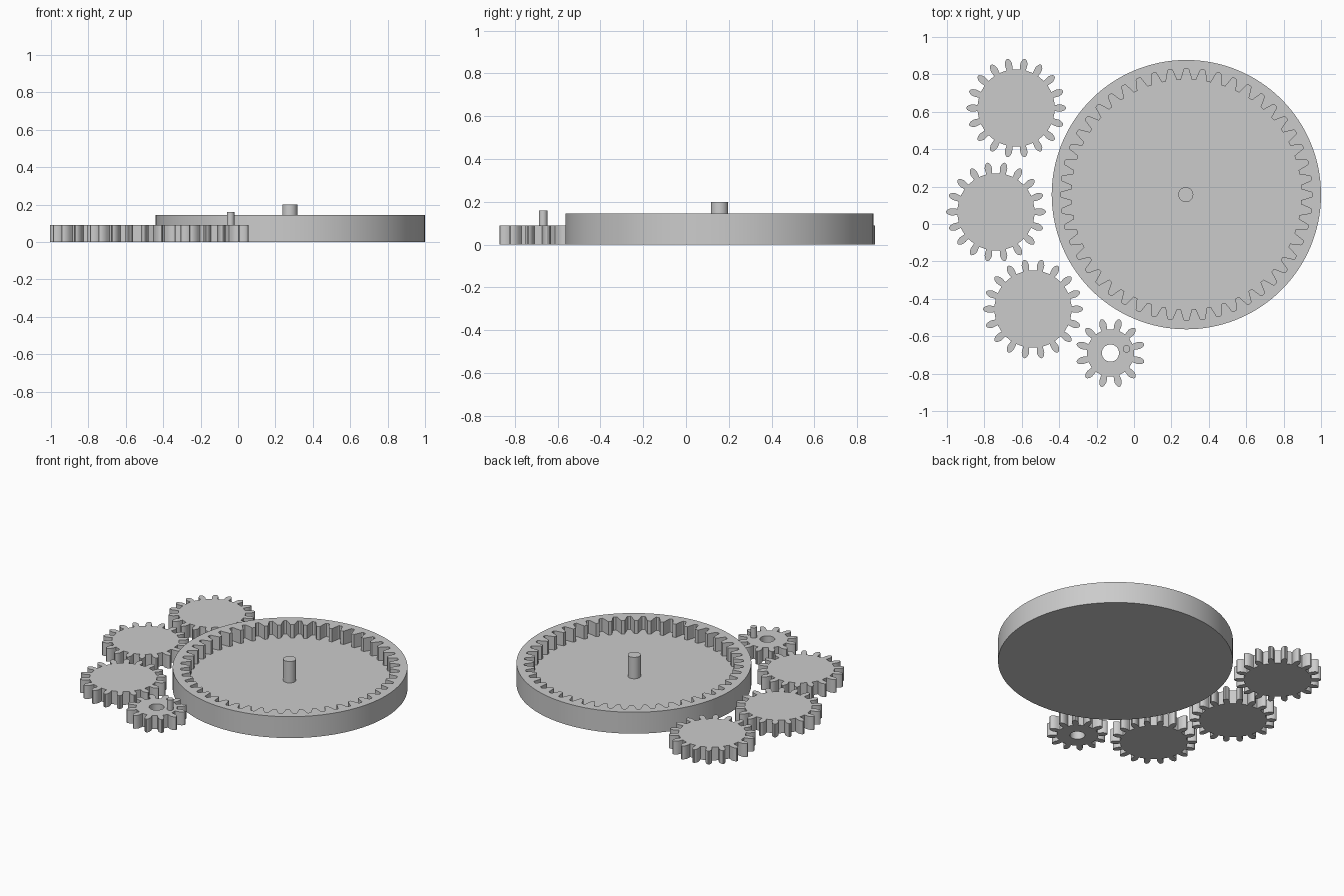
import bpy, bmesh
from math import cos, sin, pi

cube = bpy.data.objects.get("Cube")
if cube:
    bpy.data.objects.remove(cube, do_unlink=True)

grey = bpy.data.materials.new("plain grey")
grey.use_nodes = True
grey.diffuse_color = (0.6, 0.6, 0.6, 1)
grey.node_tree.nodes["Principled BSDF"].inputs["Base Color"].default_value = (0.6, 0.6, 0.6, 1)

MODULE = 0.0267          # tooth size: pitch radius = MODULE * teeth / 2
GEAR_H, FLOOR_Z, RIM_Z = 0.09, 0.055, 0.145

# Tooth outlines as (radial offset, half width), in modules
OUTER_TOOTH = [(-1.25, .6), (-.5, .7), (0, .72), (.5, .56), (.82, .35), (.98, .12)]
RING_GAP = [(-1, 1.1), (-.4, .92), (0, .8), (.6, .62), (1.05, .5), (1.22, .3)]


def circle(radius, segments):
    return [(radius * cos(2 * pi * i / segments), radius * sin(2 * pi * i / segments))
            for i in range(segments)]


def toothed(teeth, profile, phase=0.0):
    """Closed outline repeating one tooth (or gap) around the pitch circle."""
    points = []
    for i in range(teeth):
        mid = phase + 2 * pi * i / teeth
        sides = [(o, -w) for o, w in profile] + [(o, w) for o, w in reversed(profile)]
        for offset, width in sides:
            r = MODULE * (teeth / 2 + offset)
            a = mid + MODULE * width / r
            points.append((r * cos(a), r * sin(a)))
    return points


def add_loop(bm, points, z):
    verts = [bm.verts.new((x, y, z)) for x, y in points]
    edges = [bm.edges.new((v, verts[i - 1])) for i, v in enumerate(verts)]
    return verts, edges


def wall(bm, low, high):
    a, b = low[0], high[0]
    for i in range(len(a)):
        bm.faces.new((a[i - 1], a[i], b[i], b[i - 1]))


def cap(bm, *loops):
    edges = [e for loop in loops for e in loop[1]]
    bmesh.ops.triangle_fill(bm, edges=edges, use_beauty=True)


def finish(bm, name, x, y):
    bmesh.ops.recalc_face_normals(bm, faces=bm.faces)
    mesh = bpy.data.meshes.new(name)
    bm.to_mesh(mesh)
    bm.free()
    mesh.materials.append(grey)
    obj = bpy.data.objects.new(name, mesh)
    obj.location = (x, y, 0)
    bpy.context.collection.objects.link(obj)
    bpy.ops.object.select_all(action='DESELECT')
    obj.select_set(True)
    bpy.context.view_layer.objects.active = obj
    bpy.ops.object.shade_smooth_by_angle(angle=pi / 6)
    return obj


def prism(name, outlines, x, y, z0, z1):
    """Straight solid; outlines after the first are through holes."""
    bm = bmesh.new()
    lows = [add_loop(bm, p, z0) for p in outlines]
    highs = [add_loop(bm, p, z1) for p in outlines]
    for low, high in zip(lows, highs):
        wall(bm, low, high)
    cap(bm, *lows)
    cap(bm, *highs)
    return finish(bm, name, x, y)


# Three planet gears laid out beside the ring
for name, x, y in (("back_planet_gear", -.63, .62),
                   ("middle_planet_gear", -.738, .065),
                   ("front_planet_gear", -.54, -.455)):
    prism(name, [toothed(18, OUTER_TOOTH)], x, y, 0, GEAR_H)

# Small sun gear with axle hole and crank pin
SUN_X, SUN_Y = -.126, -.69
prism("sun_gear", [toothed(12, OUTER_TOOTH, pi / 12), circle(.046, 40)],
      SUN_X, SUN_Y, 0, GEAR_H)
prism("crank_pin", [circle(.02, 24)], SUN_X + .086, SUN_Y + .022, GEAR_H - .01, .16)

# Internal ring gear: tray with a closed floor
RING_X, RING_Y = .28, .157
bm = bmesh.new()
rim, teeth = circle(.72, 128), toothed(48, RING_GAP)
base, top = add_loop(bm, rim, 0), add_loop(bm, rim, RIM_Z)
inner_top, floor = add_loop(bm, teeth, RIM_Z), add_loop(bm, teeth, FLOOR_Z)
wall(bm, base, top)
wall(bm, floor, inner_top)
cap(bm, base)
cap(bm, floor)
cap(bm, top, inner_top)
finish(bm, "ring_gear_tray", RING_X, RING_Y)

# Axle standing in the middle of the tray
prism("centre_axle", [circle(.04, 40)], RING_X - .003, RING_Y, FLOOR_Z - .01, .2)
